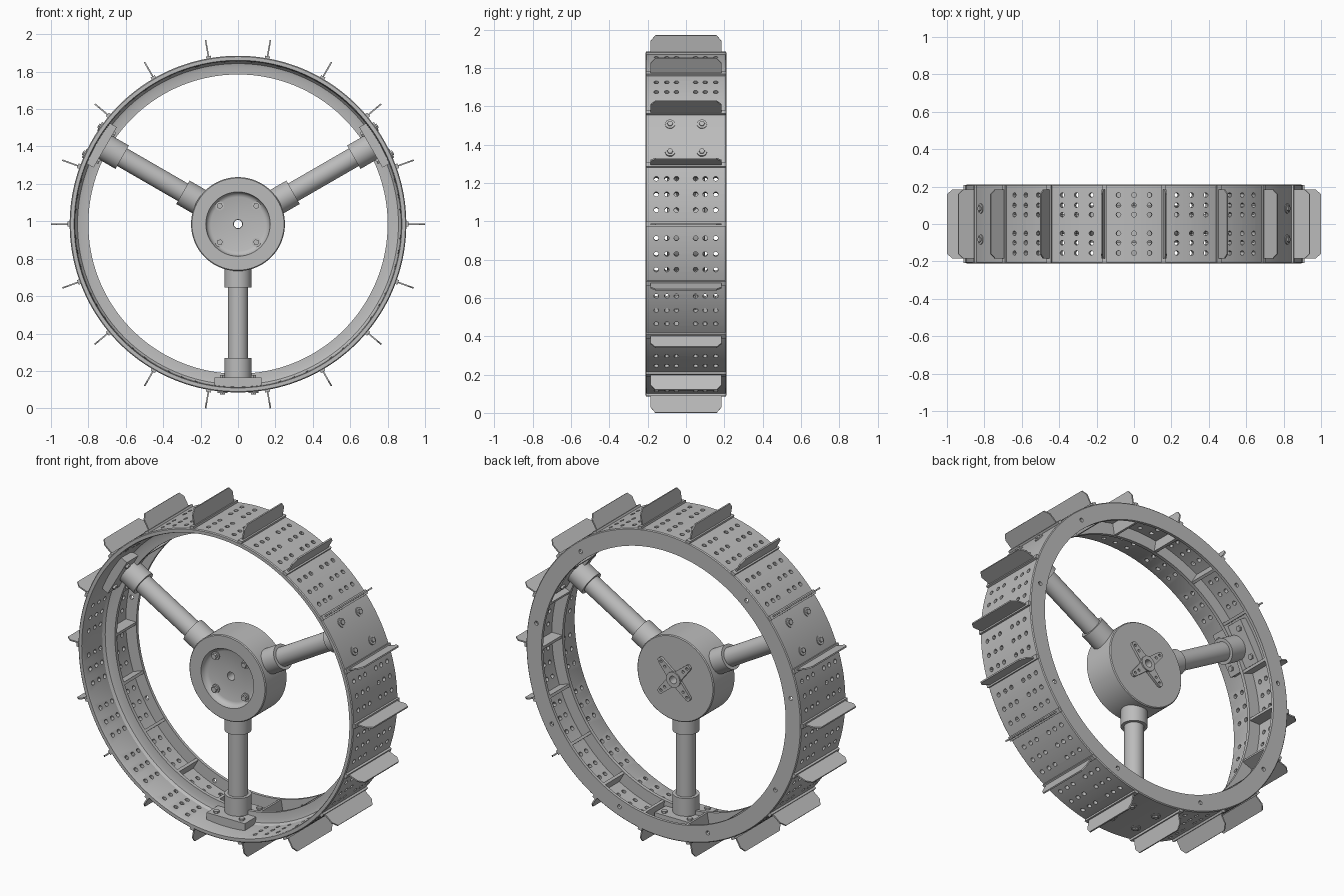
import bpy, bmesh, math
from mathutils import Matrix, Vector

cube = bpy.data.objects.get("Cube")
if cube:
    bpy.data.objects.remove(cube)

CENTRE = Matrix.Translation((0, 0, 0.985))
SPOKES = (30, 150, 270)
GROUSERS = range(0, 360, 20)

metal = bpy.data.materials.new("grey metal")
metal.use_nodes = True
metal.diffuse_color = (0.5, 0.5, 0.5, 1)
metal.node_tree.nodes["Principled BSDF"].inputs["Base Color"].default_value = (0.5, 0.5, 0.5, 1)


def radial(deg, r=0, y=0, t=0):
    """Local x points outward at the angle, local z runs along the rim."""
    return CENTRE @ Matrix.Rotation(-math.radians(deg), 4, 'Y') @ Matrix.Translation((r, y, t))


def finish(name, bm, smooth=True):
    bmesh.ops.recalc_face_normals(bm, faces=bm.faces)
    mesh = bpy.data.meshes.new(name)
    bm.to_mesh(mesh)
    bm.free()
    mesh.materials.append(metal)
    ob = bpy.data.objects.new(name, mesh)
    bpy.context.collection.objects.link(ob)
    if smooth:
        shade(ob)
    return ob


def shade(ob):
    bpy.ops.object.select_all(action='DESELECT')
    ob.select_set(True)
    bpy.context.view_layer.objects.active = ob
    bpy.ops.object.shade_smooth_by_angle(angle=math.radians(30))


def lathe(name, profile, steps):
    """Turn a closed (y, radius) profile around the axle."""
    bm = bmesh.new()
    rings = []
    for i in range(steps):
        a = 2 * math.pi * i / steps
        rings.append([bm.verts.new(CENTRE @ Vector((r * math.cos(a), y, r * math.sin(a))))
                      for y, r in profile])
    n = len(profile)
    for i in range(steps):
        p, q = rings[i], rings[(i + 1) % steps]
        for j in range(n):
            k = (j + 1) % n
            bm.faces.new((p[j], p[k], q[k], q[j]))
    return finish(name, bm)


def rods(name, mats, radius, length, sides=24, axis='X', smooth=True):
    """Cylinders starting at each matrix origin and running along a local axis."""
    bm = bmesh.new()
    turn = Matrix.Rotation(math.pi / 2, 4, 'Y') if axis == 'X' else Matrix.Rotation(-math.pi / 2, 4, 'X')
    for m in mats:
        bmesh.ops.create_cone(bm, cap_ends=True, segments=sides, radius1=radius, radius2=radius,
                              depth=length, matrix=m @ turn @ Matrix.Translation((0, 0, length / 2)))
    return finish(name, bm, smooth)


def boxes(name, mats, size):
    bm = bmesh.new()
    for m in mats:
        bmesh.ops.create_cube(bm, size=1, matrix=m @ Matrix.Diagonal((*size, 1)))
    return finish(name, bm, False)


def prisms(name, mats, outline, thickness):
    """Extrude an (x, y) outline symmetrically along local z."""
    bm = bmesh.new()
    for m in mats:
        lo, hi = ([bm.verts.new(m @ Vector((x, y, s * thickness / 2))) for x, y in outline]
                  for s in (-1, 1))
        bm.faces.new(lo)
        bm.faces.new(hi)
        for i in range(len(outline)):
            j = (i + 1) % len(outline)
            bm.faces.new((lo[i], lo[j], hi[j], hi[i]))
    return finish(name, bm, False)


def cut(ob, cutter):
    cutter.hide_render = True
    mod = ob.modifiers.new("holes", 'BOOLEAN')
    mod.operation = 'DIFFERENCE'
    mod.solver = 'EXACT'
    mod.object = cutter
    bpy.context.view_layer.objects.active = ob
    bpy.ops.object.modifier_apply(modifier=mod.name)
    bpy.data.objects.remove(cutter)
    shade(ob)


# Rim: tread band, filleted middle rib and deep back flange
rim = lathe("rim", [(-.21, .895), (-.205, .9), (.205, .9), (.21, .895), (.21, .8), (.193, .8),
                    (.193, .87), (.012, .87), (.012, .8), (-.008, .8), (-.01, .84),
                    (-.016, .858), (-.03, .868), (-.2, .872), (-.21, .876)], 180)

# Perforated tread panels, except where the spokes are bolted
tread_holes = [radial(a + d, .85, s * y)
               for a in range(10, 360, 20) if a not in SPOKES
               for d in (-5.3, 0, 5.3) for y in (.05, .1, .155) for s in (-1, 1)]
cut(rim, rods("tread_hole_cutter", tread_holes, .0125, .08, 12))
flange_holes = [radial(a, .845, .17) for a in range(10, 360, 40)]
cut(rim, rods("flange_hole_cutter", flange_holes, .012, .07, 16, 'Y'))

# Cross ribs between the middle rib and the back flange
boxes("cross_ribs", [radial(a, .84, .103) for a in GROUSERS], (.075, .184, .016))

# Grousers with clipped corners, on base strips
prisms("grousers", [radial(a) for a in GROUSERS],
       [(.89, -.185), (.97, -.185), (1, -.16), (1, .16), (.97, .185), (.89, .185)], .008)
boxes("grouser_strips", [radial(a, .903) for a in GROUSERS], (.018, .415, .026))

# Spokes with end sockets and bolted feet
at_spokes = lambda r: [radial(a, r) for a in SPOKES]
rods("spokes", at_spokes(.22), .054, .62, 40)
rods("inner_sockets", at_spokes(.23), .072, .11, 40)
rods("outer_sockets", at_spokes(.715), .072, .115, 40)
boxes("spoke_feet", at_spokes(.846), (.052, .23, .25))

corners = [(a, y, t) for a in SPOKES for y in (-.083, .083) for t in (-.083, .083)]
rods("foot_washers", [radial(a, .88, y, t) for a, y, t in corners], .026, .022, 20)
rods("foot_bolts", [radial(a, .89, y, t) for a, y, t in corners], .015, .02, 6, smooth=False)
rods("foot_nuts", [radial(a, .808, y, t) for a, y, t in corners], .016, .02, 6, smooth=False)

# Hub drum with a dished front and an axle bore
lathe("hub", [(-.1, .246), (-.095, .251), (.095, .251), (.1, .246), (.1, .024), (-.065, .024),
              (-.065, .145), (-.07, .158), (-.08, .167), (-.1, .172)], 96)
quarter = (45, 135, 225, 315)
rods("hub_washers", [radial(a, .138, -.073) for a in quarter], .024, .012, 20, 'Y')
rods("hub_bolts", [radial(a, .138, -.088) for a in quarter], .016, .02, 6, 'Y', False)

# Four-armed drive horn on the back of the hub
arm = [(.025, -.03), (.13, -.017), (.142, -.009), (.142, .009), (.13, .017), (.025, .03)]
flat = Matrix.Rotation(math.pi / 2, 4, 'X')
horn = prisms("horn_arms", [radial(a, 0, .104) @ flat for a in quarter], arm, .02)
horn_holes = [radial(a, r, .08) for a in quarter for r in (.085, .12)]
cut(horn, rods("horn_hole_cutter", horn_holes, .008, .06, 12, 'Y'))
lathe("horn_boss", [(.098, .045), (.122, .045), (.122, .022), (.098, .022)], 32)
